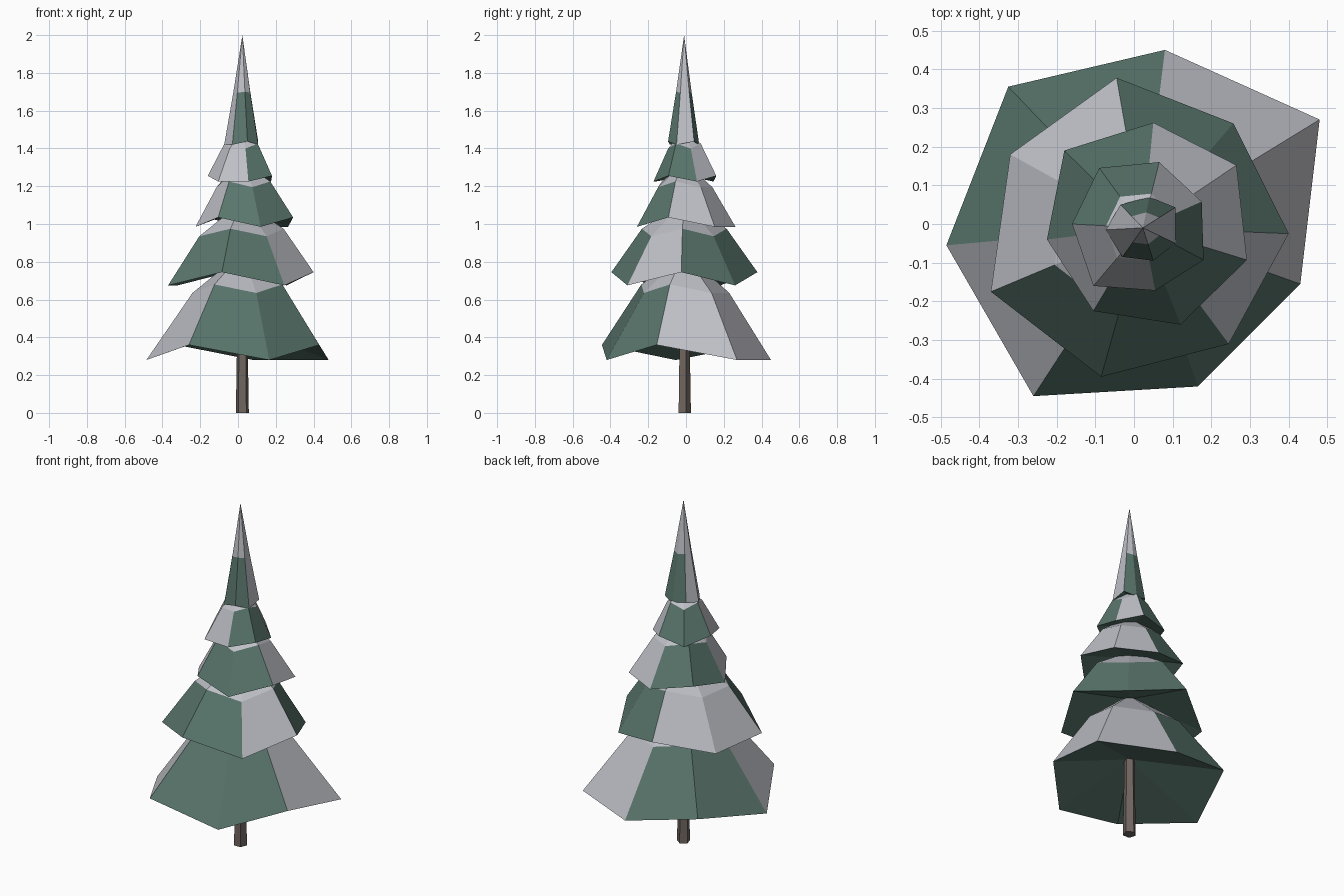
import bpy, bmesh
from mathutils import Vector

if "Cube" in bpy.data.objects:
    bpy.data.objects.remove(bpy.data.objects["Cube"])

AXIS = Vector((0.023, -0.01, 0))


def material(name, rgb):
    m = bpy.data.materials.new(name)
    m.diffuse_color = (*rgb, 1)
    m.use_nodes = True
    m.node_tree.nodes["Principled BSDF"].inputs["Base Color"].default_value = m.diffuse_color
    return m


NEEDLES = material("needles", (0.10, 0.18, 0.15))
SNOW = material("snow", (0.52, 0.53, 0.57))
BARK = material("bark", (0.16, 0.13, 0.115))


def finish(bm, name, mats):
    bmesh.ops.recalc_face_normals(bm, faces=bm.faces)
    me = bpy.data.meshes.new(name)
    bm.to_mesh(me)
    bm.free()
    for m in mats:
        me.materials.append(m)
    bpy.context.collection.objects.link(bpy.data.objects.new(name, me))


def tier(name, hem, hem_z, shoulder_z, ratio, tip_z, hollow_z):
    """Skirt with a zigzag hem, a snowy cap above the shoulder and a hollow underside."""
    bm = bmesh.new()
    n = len(hem)
    low, high = [], []
    for i, (x, y) in enumerate(hem):
        low.append(bm.verts.new((x, y, hem_z[i % 2])))
        p = AXIS.lerp(Vector((x, y, 0)), ratio)
        high.append(bm.verts.new((p.x, p.y, shoulder_z[i % 2])))
    tip = bm.verts.new((AXIS.x, AXIS.y, tip_z))
    hollow = bm.verts.new((AXIS.x, AXIS.y, hollow_z))
    for i in range(n):
        j = (i + 1) % n
        side = bm.faces.new((low[i], low[j], high[j], high[i]))
        side.material_index = int(i in (2, 5, 6))
        bm.faces.new((high[i], high[j], tip)).material_index = 1
        bm.faces.new((low[j], low[i], hollow))
    finish(bm, name, (NEEDLES, SNOW))


# Branch tiers from the bottom up
tier("branch_tier_1",
     [(.08, .45), (-.325, .355), (-.485, -.055), (-.26, -.445),
      (.165, -.42), (.43, -.155), (.48, .27)],
     (.28, .36), (.635, .68), .52, .85, .46)
tier("branch_tier_2",
     [(-.37, -.175), (-.085, -.395), (.245, -.31), (.40, -.025),
      (.257, .26), (-.045, .378), (-.32, .18)],
     (.675, .745), (.935, .975), .58, 1.12, .83)
tier("branch_tier_3",
     [(.05, .262), (-.18, .19), (-.225, -.04), (-.105, -.225),
      (.12, -.26), (.292, -.093), (.265, .152)],
     (.985, 1.035), (1.195, 1.225), .55, 1.33, 1.08)
tier("branch_tier_4",
     [(.055, -.172), (.18, -.093), (.175, .058), (.065, .16),
      (-.09, .145), (-.16, 0), (-.105, -.16)],
     (1.225, 1.255), (1.40, 1.425), .52, 1.50, 1.28)
tier("treetop",
     [(-.03, -.085), (.05, -.095), (.107, -.05), (.107, .043),
      (.04, .07), (-.035, .05), (-.073, -.015)],
     (1.42, 1.437), (1.695, 1.70), .5, 2.0, 1.46)

# Trunk
bm = bmesh.new()
bmesh.ops.create_cone(bm, cap_ends=True, segments=5, radius1=.036, radius2=.026, depth=.6)
bmesh.ops.translate(bm, verts=bm.verts, vec=AXIS + Vector((0, 0, .3)))
finish(bm, "trunk", (BARK,))
